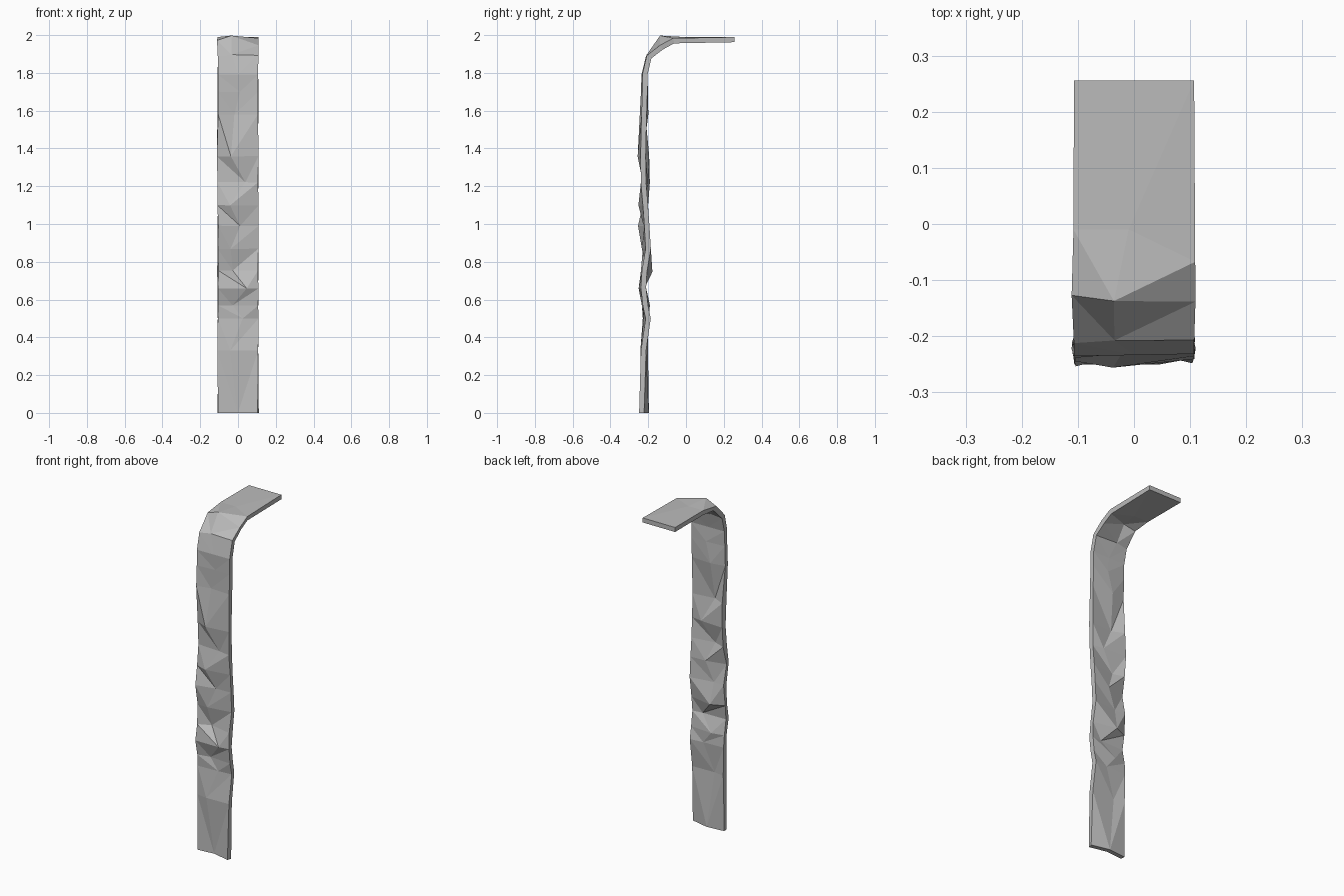
import bpy
import bmesh

HALF_WIDTH = 0.107
THICKNESS = 0.027

# Remove the default object
default_cube = bpy.data.objects.get("Cube")
if default_cube:
    bpy.data.objects.remove(default_cube, do_unlink=True)


def make_material(name, colour):
    material = bpy.data.materials.new(name)
    material.use_nodes = True
    material.diffuse_color = colour
    shader = material.node_tree.nodes["Principled BSDF"]
    shader.inputs["Base Color"].default_value = colour
    return material


def hanging_row(height, fold_x, left_y, fold_y, right_y):
    """One level row across the hanging part: edge, fold, edge."""
    return [(-HALF_WIDTH, left_y, height),
            (fold_x, fold_y, height),
            (HALF_WIDTH, right_y, height)]


def draped_row(fold_x, left, fold, right):
    """One row over the bend, each point given as depth and height."""
    return [(-HALF_WIDTH, *left), (fold_x, *fold), (HALF_WIDTH, *right)]


# Hanging part: height, fold position, then depth at edge, fold, edge
rows = [hanging_row(*values) for values in (
    (0, 0, -.22, -.21, -.235),
    (.33, -.04, -.215, -.228, -.225),
    (.5, .025, -.215, -.21, -.2),
    (.57, -.03, -.22, -.205, -.215),
    (.66, .045, -.237, -.235, -.225),
    (.75, -.03, -.225, -.192, -.22),
    (.87, -.04, -.215, -.22, -.2),
    (.99, .01, -.24, -.21, -.207),
    (1.1, -.04, -.215, -.238, -.215),
    (1.22, .04, -.205, -.215, -.225),
    (1.36, -.035, -.208, -.242, -.227),
    (1.58, -.02, -.23, -.213, -.222),
    (1.7, .01, -.225, -.215, -.218),
    (1.79, 0, -.222, -.22, -.218),
)]

# Bend and flat top part
rows += [draped_row(*values) for values in (
    (-.035, (-.2, 1.88), (-.195, 1.89), (-.195, 1.885)),
    (-.035, (-.12, 1.96), (-.13, 1.984), (-.13, 1.935)),
    (-.01, (-.01, 1.976), (-.01, 1.976), (-.065, 1.97)),
    (0, (.256, 1.976), (.256, 1.976), (.256, 1.976)),
)]

# Faceted sheet, with diagonals that run out from the central fold
mesh = bpy.data.meshes.new("draped_cloth")
bm = bmesh.new()
grid = [[bm.verts.new(point) for point in row] for row in rows]
for lower, upper in zip(grid, grid[1:]):
    bm.faces.new((lower[0], lower[1], upper[0]))
    bm.faces.new((lower[1], upper[1], upper[0]))
    bm.faces.new((lower[1], lower[2], upper[2]))
    bm.faces.new((lower[1], upper[2], upper[1]))
bm.normal_update()
bm.to_mesh(mesh)
bm.free()

cloth = bpy.data.objects.new("draped_cloth", mesh)
bpy.context.collection.objects.link(cloth)
mesh.materials.append(make_material("plain grey", (.5, .5, .5, 1)))

# Give the sheet its thickness
solid = cloth.modifiers.new("cloth_thickness", "SOLIDIFY")
solid.thickness = THICKNESS
solid.offset = 0
solid.use_even_offset = True
